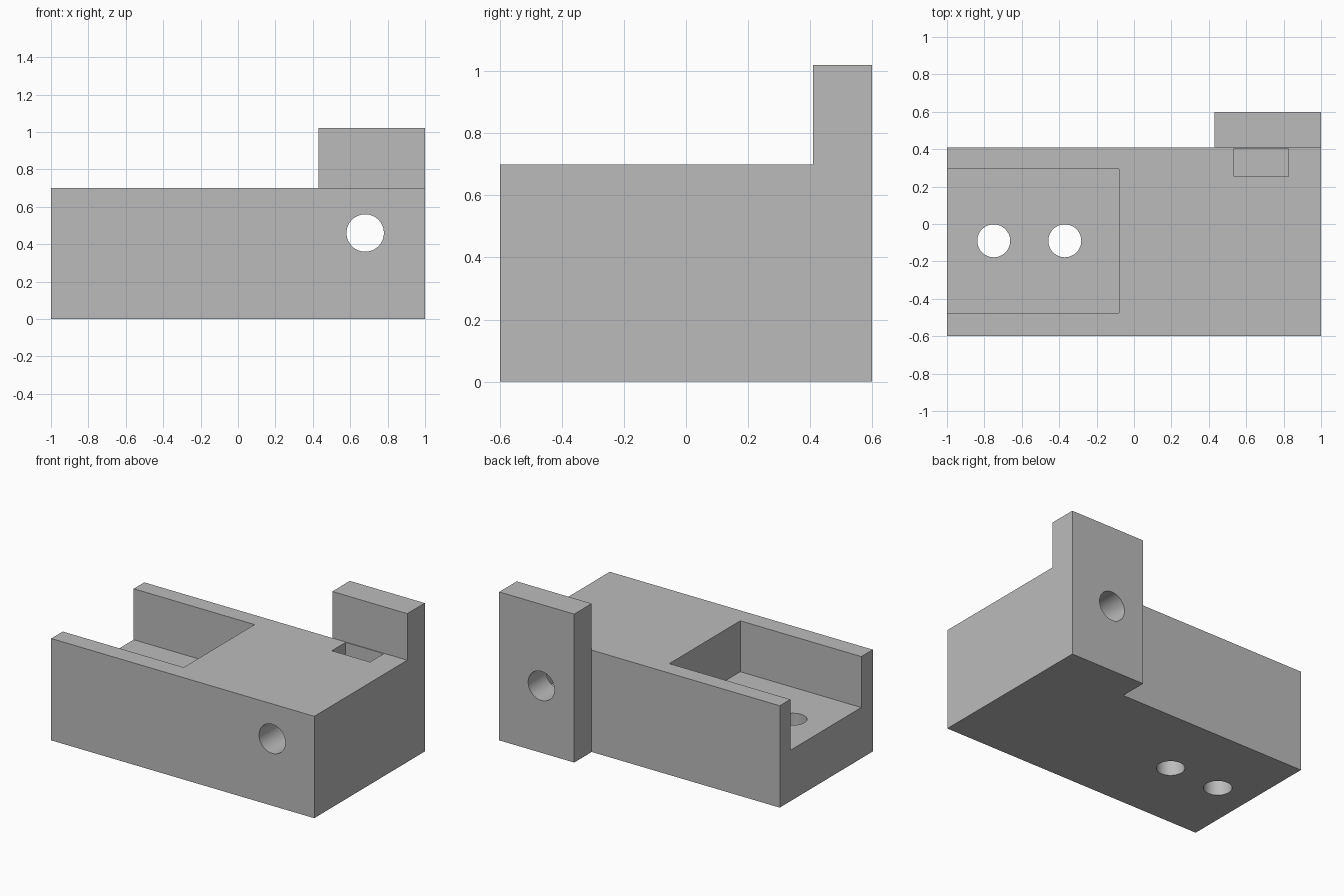
import bpy
import bmesh
from math import pi
from mathutils import Matrix

old = bpy.data.objects.get("Cube")
if old:
    bpy.data.objects.remove(old, do_unlink=True)

grey = bpy.data.materials.new("plain grey")
grey.use_nodes = True
colour = (0.5, 0.5, 0.5, 1)
grey.diffuse_color = colour
grey.node_tree.nodes["Principled BSDF"].inputs["Base Color"].default_value = colour


def finish(name, bm):
    bmesh.ops.recalc_face_normals(bm, faces=bm.faces)
    mesh = bpy.data.meshes.new(name)
    bm.to_mesh(mesh)
    bm.free()
    mesh.materials.append(grey)
    obj = bpy.data.objects.new(name, mesh)
    bpy.context.collection.objects.link(obj)
    return obj


def prism(name, outline, height):
    """Extrude a plan outline upward from the ground."""
    bm = bmesh.new()
    face = bm.faces.new([bm.verts.new((x, y, 0)) for x, y in outline])
    top = bmesh.ops.extrude_face_region(bm, geom=[face])["geom"]
    verts = [v for v in top if isinstance(v, bmesh.types.BMVert)]
    bmesh.ops.translate(bm, verts=verts, vec=(0, 0, height))
    return finish(name, bm)


def box(name, low, high):
    bm = bmesh.new()
    bmesh.ops.create_cube(bm, size=1)
    for v in bm.verts:
        v.co = [a + (b - a) * (c + 0.5) for a, b, c in zip(low, high, v.co)]
    return finish(name, bm)


def rod(name, centre, radius, axis):
    bm = bmesh.new()
    turn = Matrix.Rotation(pi / 2, 4, "X") if axis == "Y" else Matrix()
    bmesh.ops.create_cone(bm, cap_ends=True, segments=64, radius1=radius,
                          radius2=radius, depth=3,
                          matrix=Matrix.Translation(centre) @ turn)
    return finish(name, bm)


def combine(target, other, operation):
    mod = target.modifiers.new(other.name, "BOOLEAN")
    mod.operation = operation
    mod.solver = "EXACT"
    mod.object = other
    bpy.context.view_layer.objects.active = target
    bpy.ops.object.modifier_apply(modifier=mod.name)
    bpy.data.objects.remove(other, do_unlink=True)


# Main block, with its rear corner stepped out, and the upright tab above it
block = prism("bracket_block", [(-1, -0.6), (1, -0.6), (1, 0.6), (0.43, 0.6),
                                (0.43, 0.41), (-1, 0.41)], 0.7)
combine(block, box("upright_tab", (0.43, 0.41, 0.3), (1, 0.6, 1.02)), "UNION")

# Open-ended pocket and the nut slot beside the tab
combine(block, box("pocket_cutter", (-1.2, -0.475, 0.35), (-0.08, 0.295, 1)), "DIFFERENCE")
combine(block, box("slot_cutter", (0.535, 0.255, 0.31), (0.825, 0.405, 0.9)), "DIFFERENCE")

# Two vertical screw holes and one cross hole
for x in (-0.75, -0.37):
    combine(block, rod("screw_hole_cutter", (x, -0.09, 0), 0.088, "Z"), "DIFFERENCE")
combine(block, rod("cross_hole_cutter", (0.68, 0, 0.46), 0.1, "Y"), "DIFFERENCE")

# Smooth hole walls, crisp edges everywhere else
bpy.ops.object.select_all(action="DESELECT")
block.select_set(True)
bpy.context.view_layer.objects.active = block
bpy.ops.object.shade_smooth_by_angle(angle=pi / 6)
